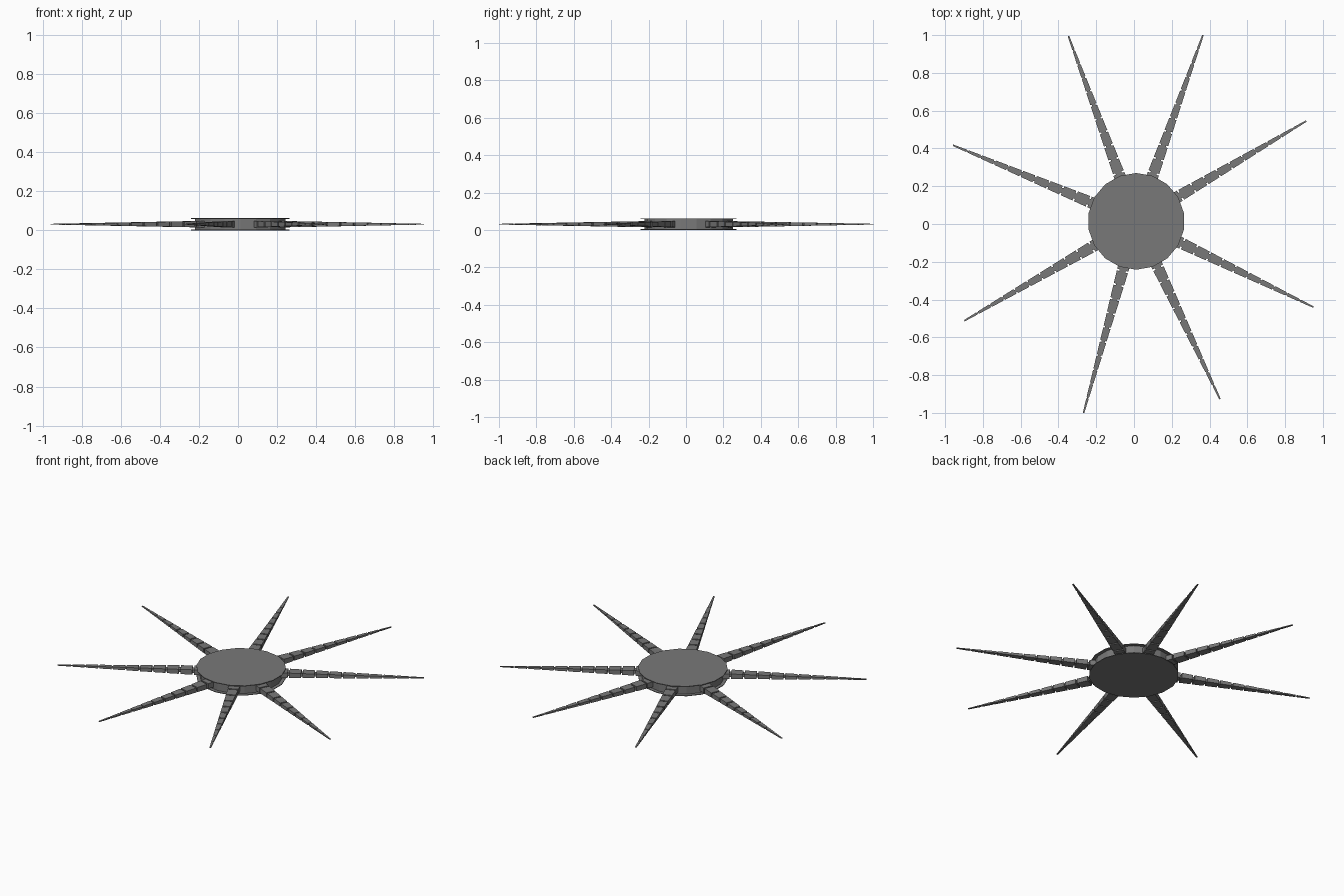
import bpy, bmesh, math
from mathutils import Matrix, Vector

if "Cube" in bpy.data.objects:
    bpy.data.objects.remove(bpy.data.objects["Cube"])

CX, CY, CZ = 0.012, 0.014, 0.031      # body centre
H = 0.062                             # body height

grey = bpy.data.materials.new("mid_grey")
grey.diffuse_color = (0.19, 0.19, 0.19, 1)
grey.use_nodes = True
grey.node_tree.nodes["Principled BSDF"].inputs["Base Color"].default_value = grey.diffuse_color


def finish(name, bm):
    bmesh.ops.recalc_face_normals(bm, faces=bm.faces)
    me = bpy.data.meshes.new(name)
    bm.to_mesh(me)
    bm.free()
    me.materials.append(grey)
    ob = bpy.data.objects.new(name, me)
    bpy.context.collection.objects.link(ob)
    return ob


def disc(name, radius, z0, z1, sides=18):
    bm = bmesh.new()
    bmesh.ops.create_cone(bm, cap_ends=True, segments=sides, radius1=radius,
                          radius2=radius, depth=z1 - z0,
                          matrix=Matrix.Translation((CX, CY, (z0 + z1) / 2)))
    return finish(name, bm)


def block(bm, r0, r1, w0, w1, h0, h1):
    """Tapered box along +x from r0 to r1, given half widths and half heights."""
    rings = []
    for r, w, h in ((r0, w0, h0), (r1, w1, h1)):
        rings.append([bm.verts.new((r, y * w, z * h))
                      for y, z in ((-1, -1), (1, -1), (1, 1), (-1, 1))])
    a, b = rings
    bm.faces.new(a[::-1])
    bm.faces.new(b)
    for i in range(4):
        j = (i + 1) % 4
        bm.faces.new((a[i], a[j], b[j], b[i]))


# Body: recessed core between two thin overhanging plates
disc("body_core", 0.236, 0.002, H - 0.002)
disc("top_plate", 0.256, H - 0.004, H)
disc("bottom_plate", 0.256, 0, 0.004)

# Arms: tapering chains of blocks joined by slim links
R0, SEGS = 0.20, 11
tips = [(0.365, 1.0), (0.912, 0.545), (0.95, -0.44), (0.455, -0.927),
        (-0.267, -1.0), (-0.898, -0.512), (-0.958, 0.417), (-0.347, 0.995)]
for n, (tx, ty) in enumerate(tips):
    d = Vector((tx - CX, ty - CY))
    length = d.length
    bm = bmesh.new()
    pitch = (length - R0) / SEGS

    def half_width(r):
        t = (r - R0) / (length - R0)
        return 0.033 + (0.004 - 0.033) * t

    def half_height(r):
        t = (r - R0) / (length - R0)
        return 0.017 + (0.002 - 0.017) * t

    for i in range(SEGS):
        a = R0 + i * pitch
        last = i == SEGS - 1
        b = a + pitch * (1 if last else 0.88)
        block(bm, a, b, half_width(a), half_width(b), half_height(a), half_height(b))
        if not last:
            c = a + pitch
            block(bm, b - 0.004, c + 0.004, half_width(b) * 0.55, half_width(c) * 0.55,
                  half_height(b) * 0.6, half_height(c) * 0.6)
    arm = finish("arm_%d" % (n + 1), bm)
    arm.location = (CX, CY, CZ)
    arm.rotation_euler.z = math.atan2(d.y, d.x)
